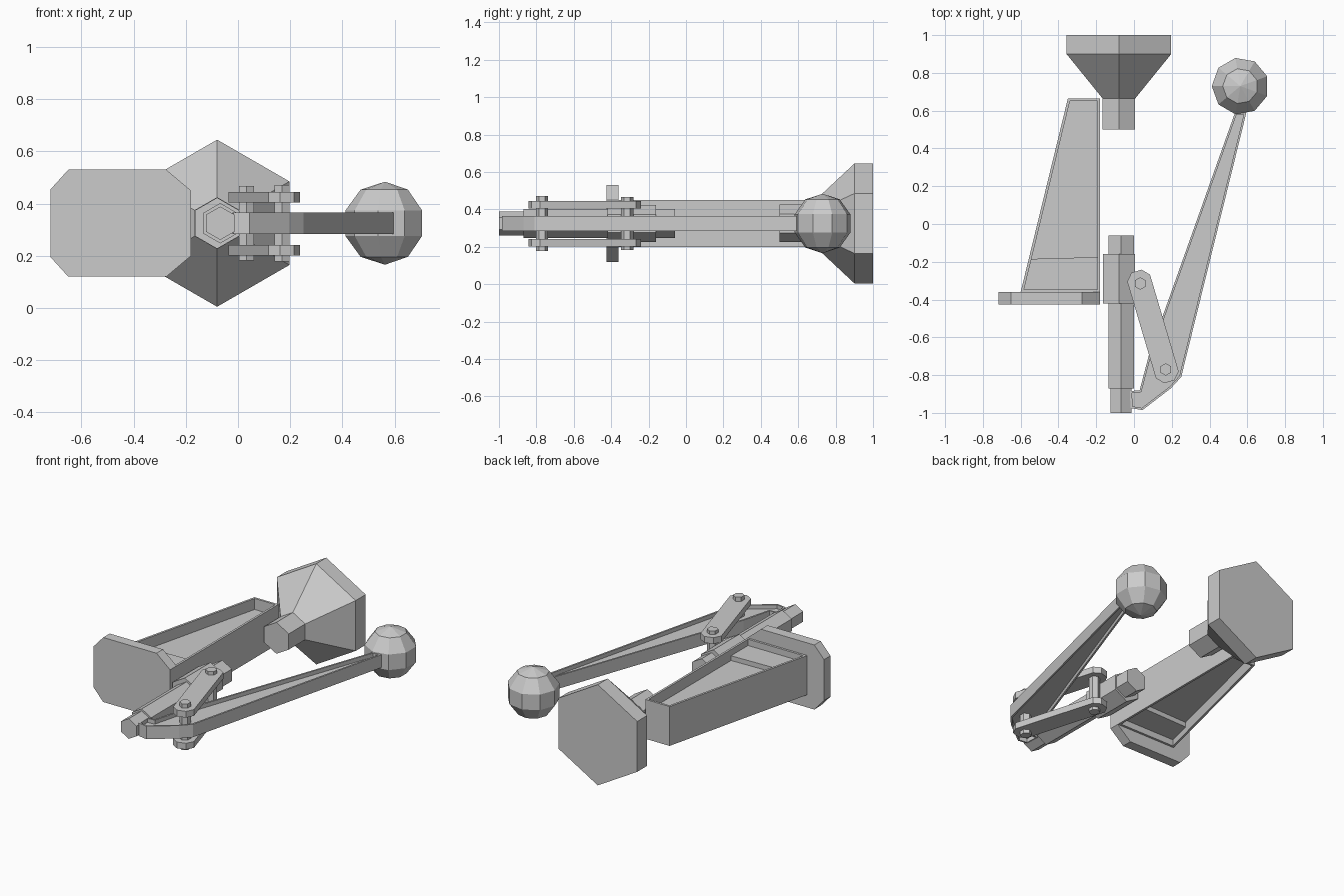
import bpy, bmesh
from math import pi, cos, sin
from mathutils import Matrix, Vector

if "Cube" in bpy.data.objects:
    bpy.data.objects.remove(bpy.data.objects["Cube"])

ZC = 0.325  # mid-plane of the whole mechanism


def finish(name, bm):
    bmesh.ops.recalc_face_normals(bm, faces=bm.faces)
    me = bpy.data.meshes.new(name)
    bm.to_mesh(me)
    bm.free()
    ob = bpy.data.objects.new(name, me)
    bpy.context.collection.objects.link(ob)
    return ob


def plate(name, pts, z0, z1, rim=0, depth=0):
    """Extrude an xy outline; optionally sink a rimmed pocket in both faces."""
    bm = bmesh.new()
    base = bm.faces.new([bm.verts.new((x, y, z0)) for x, y in pts])
    ext = bmesh.ops.extrude_face_region(bm, geom=[base], use_keep_orig=True)
    verts = [v for v in ext["geom"] if isinstance(v, bmesh.types.BMVert)]
    bmesh.ops.translate(bm, verts=verts, vec=(0, 0, z1 - z0))
    bmesh.ops.recalc_face_normals(bm, faces=bm.faces)
    if rim:
        caps = [f for f in bm.faces if abs(f.normal.z) > 0.9]
        bmesh.ops.inset_individual(bm, faces=caps, thickness=rim, use_even_offset=True)
        bmesh.ops.inset_individual(bm, faces=caps, thickness=0, depth=-depth)
    return finish(name, bm)


def hex_loft(name, x, sections):
    """Hexagonal solid along y from (y, radius) sections, corner pointing up."""
    bm = bmesh.new()
    rings = [[bm.verts.new((x + r * sin(i * pi / 3), y, ZC + r * cos(i * pi / 3)))
              for i in range(6)] for y, r in sections]
    for a, b in zip(rings, rings[1:]):
        for i in range(6):
            j = (i + 1) % 6
            bm.faces.new((a[i], a[j], b[j], b[i]))
    bm.faces.new(rings[0])
    bm.faces.new(rings[-1])
    return finish(name, bm)


# Flared hexagonal foot with its stem
hex_loft("flared_foot", -0.08, [(0.50, 0.1), (0.665, 0.1), (0.90, 0.32), (1.0, 0.32)])

# Sliding ram and its guide sleeve
hex_loft("ram", -0.068, [(-0.87, 0.077), (-0.06, 0.077)])
hex_loft("ram_end", -0.068, [(-1.0, 0.064), (-0.86, 0.064)])
hex_loft("guide_sleeve", -0.08, [(-0.42, 0.098), (-0.16, 0.098)])

# Tapered frame, hollowed on both sides, with a thicker ledge at the wide end
plate("frame", [(-0.60, -0.36), (-0.18, -0.36), (-0.18, 0.665), (-0.35, 0.665)],
      0.20, 0.45, rim=0.014, depth=0.07)
plate("frame_ledge", [(-0.59, -0.355), (-0.185, -0.355), (-0.185, -0.175), (-0.548, -0.185)],
      0.24, 0.41)

# Chamfered mounting plate, drawn flat and turned to face the front
mount = plate("mounting_plate",
              [(-0.65, 0.12), (-0.275, 0.12), (-0.18, 0.20), (-0.18, 0.45),
               (-0.275, 0.53), (-0.65, 0.53), (-0.718, 0.455), (-0.718, 0.195)], 0.36, 0.425)
mount.data.transform(Matrix.Rotation(pi / 2, 4, 'X'))

# Cranked lever with shallow channels
plate("lever_arm",
      [(0.595, 0.59), (0.25, -0.81), (0.195, -0.87), (0.045, -0.985), (-0.018, -0.975),
       (-0.022, -0.885), (0.03, -0.88), (0.08, -0.69), (0.535, 0.59)],
      ZC - 0.041, ZC + 0.041, rim=0.011, depth=0.025)

# Twin links joining sleeve to lever, with clipped ends
A, B = Vector((0.033, -0.315)), Vector((0.168, -0.77))
d = (B - A).normalized()
n = Vector((-d.y, d.x))
outline = [(A, -0.03, -0.063), (A, -0.068, -0.028), (A, -0.068, 0.028), (A, -0.03, 0.063),
           (B, 0.03, 0.063), (B, 0.068, 0.028), (B, 0.068, -0.028), (B, 0.03, -0.063)]
link_pts = [tuple(o + d * u + n * v) for o, u, v in outline]
for name, z in (("upper_link", 0.425), ("lower_link", 0.222)):
    plate(name, link_pts, z - 0.02, z + 0.02)

# Hexagonal pivot pins
for name, p, h in (("sleeve_pin", A, 0.142), ("lever_pin", B, 0.147)):
    hexagon = [(p.x + 0.033 * sin(i * pi / 3), p.y + 0.033 * cos(i * pi / 3)) for i in range(6)]
    plate(name, hexagon, ZC - h, ZC + h)

# Faceted ball knob
bm = bmesh.new()
bmesh.ops.create_uvsphere(bm, u_segments=9, v_segments=5, radius=0.159,
                          matrix=Matrix.Translation((0.563, 0.73, ZC)) @ Matrix.Rotation(pi / 2, 4, 'Z'))
finish("ball_knob", bm)
